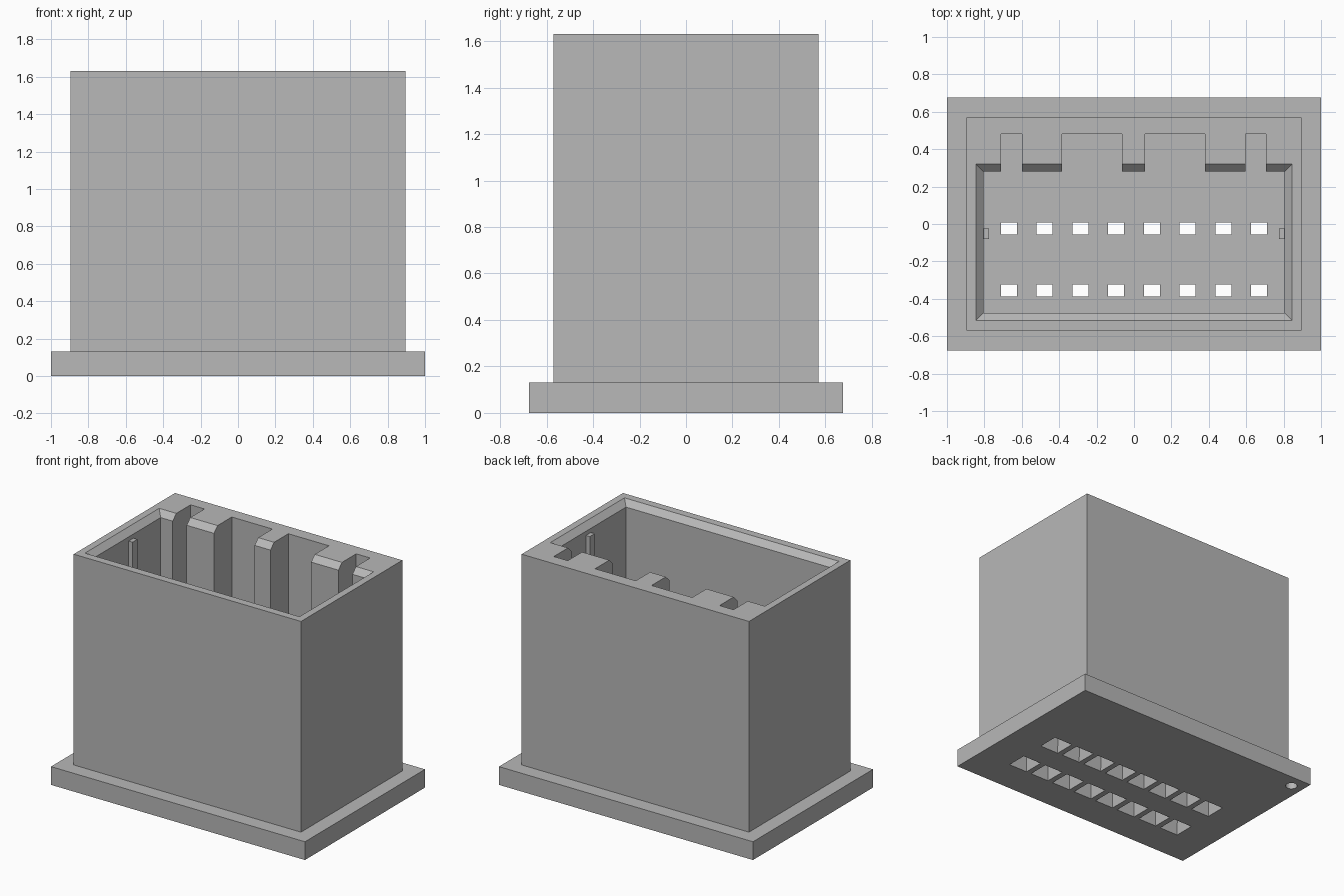
import bpy
import bmesh

old = bpy.data.objects.get("Cube")
if old:
    bpy.data.objects.remove(old, do_unlink=True)

grey = bpy.data.materials.new("grey_plastic")
grey.use_nodes = True
colour = (0.48, 0.48, 0.48, 1)
grey.diffuse_color = colour
grey.node_tree.nodes["Principled BSDF"].inputs["Base Color"].default_value = colour


def finish(name, bm):
    bmesh.ops.recalc_face_normals(bm, faces=bm.faces)
    mesh = bpy.data.meshes.new(name)
    bm.to_mesh(mesh)
    bm.free()
    mesh.materials.append(grey)
    obj = bpy.data.objects.new(name, mesh)
    bpy.context.collection.objects.link(obj)
    return obj


def block(name, x, y, z, grow=0.0, grow_y=None):
    """Box from (min, max) ranges; its top is widened by grow on every side."""
    grow_y = grow if grow_y is None else grow_y
    bm = bmesh.new()
    bmesh.ops.create_cube(bm, size=1)
    for v in bm.verts:
        sx, sy, top = v.co.x > 0, v.co.y > 0, v.co.z > 0
        v.co = (x[sx] + (grow if sx else -grow) * top,
                y[sy] + (grow_y if sy else -grow_y) * top, z[top])
    return finish(name, bm)


def combine(target, tool, operation="DIFFERENCE"):
    tool.hide_render = True
    mod = target.modifiers.new("combine", "BOOLEAN")
    mod.operation = operation
    mod.solver = "EXACT"
    mod.object = tool
    bpy.context.view_layer.objects.active = target
    bpy.ops.object.modifier_apply(modifier=mod.name)
    bpy.data.objects.remove(tool, do_unlink=True)


TOP, FLOOR, LIP = 1.63, 0.30, 0.04
IN_X, IN_Y = (-0.805, 0.805), (-0.475, 0.28)

# Shell: tall housing standing on a wider flange
housing = block("connector_housing", (-0.895, 0.895), (-0.57, 0.57), (0.05, TOP))
flange = block("flange", (-1, 1), (-0.675, 0.675), (0, 0.13))
combine(housing, flange, "UNION")

# Cavity with a chamfered mouth
combine(housing, block("cavity", IN_X, IN_Y, (FLOOR, TOP + 0.2)))
combine(housing, block("mouth", IN_X, IN_Y, (TOP - LIP, TOP + LIP), 2 * LIP))

# Keying slots in the thick back wall
for x in ((-0.71, -0.6), (-0.385, -0.065), (0.06, 0.38), (0.595, 0.705)):
    combine(housing, block("slot", x, (0.1, 0.48), (FLOOR, TOP + 0.2)))

# Two rows of contact holes, narrowing upwards through the floor
for row in (-0.025, -0.355):
    for i in range(8):
        c = (i - 3.5) * 0.191
        combine(housing, block("hole", (c - 0.075, c + 0.075), (row - 0.075, row + 0.075),
                               (0, FLOOR), -0.032, -0.043))

# Round first-contact mark under one corner
bm = bmesh.new()
bmesh.ops.create_cone(bm, cap_ends=True, segments=24, radius1=0.04, radius2=0.04, depth=0.1)
bmesh.ops.translate(bm, verts=bm.verts, vec=(-0.91, 0.58, 0))
combine(housing, finish("mark", bm))

# Slim guide ribs on the end walls
for side, x in (("left", (0.775, 0.82)), ("right", (-0.82, -0.775))):
    block(side + "_guide_rib", x, (-0.08, -0.025), (FLOOR - 0.01, 1.56))
